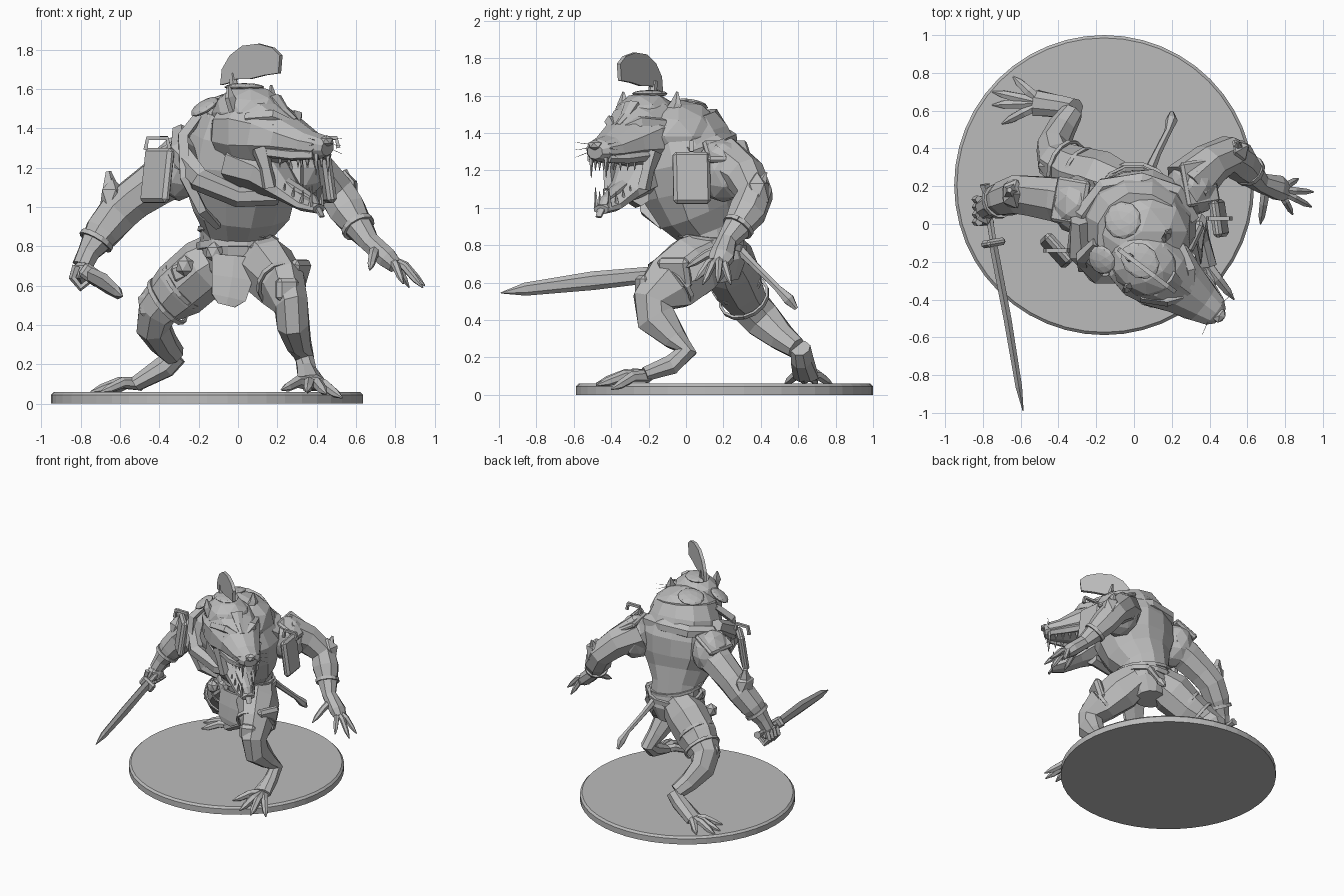
import bpy, bmesh, math, random
from mathutils import Vector, Matrix

random.seed(4)
if "Cube" in bpy.data.objects:
    bpy.data.objects.remove(bpy.data.objects["Cube"], do_unlink=True)

grey = bpy.data.materials.new("plain_grey")
grey.use_nodes = True
grey.diffuse_color = (.5, .5, .5, 1)
grey.node_tree.nodes["Principled BSDF"].inputs["Base Color"].default_value = (.5, .5, .5, 1)

# The head is built facing -y around its own axis and turned to its left
HEAD = Matrix.Translation((.06, -.19, 0)) @ Matrix.Rotation(math.radians(53), 4, "Z")
X, Y, Z = Vector((1, 0, 0)), Vector((0, 1, 0)), Vector((0, 0, 1))
WORLD = Matrix.Identity(4)


def finish(name, bm, place=WORLD):
    bmesh.ops.recalc_face_normals(bm, faces=bm.faces)
    bm.transform(place)
    mesh = bpy.data.meshes.new(name)
    bm.to_mesh(mesh)
    bm.free()
    mesh.materials.append(grey)
    obj = bpy.data.objects.new(name, mesh)
    bpy.context.collection.objects.link(obj)


def limb(name, points, ref=Y, sides=8, place=WORLD, rough=.05):
    """Loft rings along points (x, y, z, radius[, second radius])."""
    bm = bmesh.new()
    centres = [Vector(p[:3]) for p in points]
    rings = []
    for i, p in enumerate(points):
        along = centres[min(i + 1, len(points) - 1)] - centres[max(i - 1, 0)]
        side = along.cross(ref).normalized()
        up = side.cross(along).normalized()
        ring = []
        for k in range(sides):
            angle = math.tau * (k + .5) / sides
            wobble = 1 + random.uniform(-rough, rough)
            offset = side * p[3] * math.cos(angle) + up * p[-1] * math.sin(angle)
            ring.append(bm.verts.new(centres[i] + offset * wobble))
        rings.append(ring)
    for low, high in zip(rings, rings[1:]):
        for k in range(sides):
            n = (k + 1) % sides
            bm.faces.new((low[k], low[n], high[n], high[k]))
    bm.faces.new(rings[0])
    bm.faces.new(rings[-1])
    finish(name, bm, place)


def ball(name, at, size, turn=0, tilt=0, place=WORLD, detail=2):
    bm = bmesh.new()
    bmesh.ops.create_icosphere(bm, subdivisions=detail, radius=1)
    spin = Matrix.Rotation(math.radians(turn), 4, "Z") @ Matrix.Rotation(math.radians(tilt), 4, "Y")
    bm.transform(Matrix.Translation(at) @ spin @ Matrix.Diagonal((*size, 1)))
    finish(name, bm, place)


def plate(name, at, size, turn=0, tilt=0):
    bm = bmesh.new()
    bmesh.ops.create_cube(bm, size=1)
    spin = Matrix.Rotation(math.radians(turn), 4, "Z") @ Matrix.Rotation(math.radians(tilt), 4, "Y")
    bm.transform(Matrix.Translation(at) @ spin @ Matrix.Diagonal((*size, 1)))
    bmesh.ops.bevel(bm, geom=bm.edges[:], offset=min(size) * .35, segments=1, affect="EDGES")
    finish(name, bm)


def band(name, at, axis, wide, deep, thick=.011):
    """Ring of leather around a limb or the waist."""
    axis = Vector(axis).normalized()
    side = axis.cross(Y).normalized()
    front = side.cross(axis)
    points = []
    for k in range(15):
        a = math.tau * k / 14
        points.append((*(Vector(at) + side * wide * math.cos(a) + front * deep * math.sin(a)), thick, thick * 1.6))
    limb(name, points, axis, 4, rough=0)


def digits(name, base, tips, thick, rise):
    """Bent toes or fingers, each ending in a claw."""
    for i, tip in enumerate(tips):
        a, b = Vector(base), Vector(tip)
        knuckle = a.lerp(b, .45) + Z * rise
        claw = a.lerp(b, .78) + Z * rise * .3
        limb(f"{name}_{i + 1}", [(*a, thick * 1.2), (*knuckle, thick), (*claw, thick * .8), (*b, .004)], Z, 6)


# Round base
bm = bmesh.new()
bmesh.ops.create_cone(bm, cap_ends=True, segments=48, radius1=.794, radius2=.794, depth=.06)
rim = [e for e in bm.edges if all(v.co.z > 0 for v in e.verts)]
bmesh.ops.bevel(bm, geom=rim, offset=.015, segments=1, affect="EDGES")
finish("base", bm, Matrix.Translation((-.158, .206, .03)))

# Body
limb("torso", [(0, .19, .6, .11, .1), (0, .17, .7, .17, .16), (0, .14, .8, .19, .17), (0, .12, .88, .19, .18),
               (.01, .07, .98, .25, .23), (.02, .03, 1.1, .3, .27), (.02, .01, 1.24, .31, .29),
               (.02, -.03, 1.38, .28, .26), (.03, -.05, 1.48, .24, .22)], Y, 12)
ball("hood", (.04, -.04, 1.38), (.27, .25, .2))
limb("mantle", [(-.28, -.12, 1.22, .05), (-.27, .06, 1.33, .05), (-.16, .2, 1.36, .05), (.04, .23, 1.37, .05),
                (.22, .17, 1.34, .05), (.3, .02, 1.28, .05)], Z, 6)
for side, x, y, turn, lean in (("left", .31, .2, 10, 30), ("right", -.3, .1, -10, -30)):
    ball(f"{side}_shoulder", (x, y, 1.2), (.14, .16, .17))
    plate(f"{side}_pauldron", (x * 1.12, y + .02, 1.3), (.2, .24, .04), turn, lean)
limb("collar", [(-.29, .02, 1.38, .05), (-.29, -.14, 1.28, .07), (-.2, -.26, 1.14, .06), (0, -.27, 1.05, .05),
                (.2, -.24, 1.06, .05)], Z, 6)
limb("chest_strap", [(-.2, -.1, 1.46, .03), (-.28, -.18, 1.36, .035), (-.27, -.23, 1.15, .035),
                     (-.18, -.22, .98, .03), (-.1, -.13, .9, .02)], X, 4)

# Waist gear
band("belt", (0, .14, .8), (0, .1, 1), .2, .18, .016)
band("rope_belt", (0, .12, .86), (.15, .1, 1), .2, .19, .01)
limb("front_cloth", [(-.02, -.03, .75, .13, .02), (-.03, -.05, .64, .12, .018), (-.05, -.06, .54, .1, .015),
                     (-.06, -.06, .5, .05, .012)], Y, 6)
for i, (x, y, z) in enumerate([(-.27, .06, .7), (.19, -.03, .72), (-.12, -.01, .77), (.1, -.02, .78)]):
    ball(f"pouch_{i + 1}", (x, y, z), (.05, .04, .055), detail=1)
limb("tail", [(.08, .28, .78, .03), (.12, .37, .69, .022), (.18, .49, .57, .02), (.2, .55, .51, .033),
              (.2, .59, .46, .012)], X, 6)

# Front leg on the left
limb("left_leg", [(.08, .16, .77, .13, .12), (.15, .04, .69, .18, .15), (.23, -.09, .59, .165, .12),
                  (.27, -.18, .5, .11, .09), (.28, -.16, .41, .11, .085), (.31, -.06, .3, .07, .065),
                  (.34, 0, .23, .06, .05), (.35, -.08, .16, .055, .05), (.37, -.22, .11, .04, .075)], X)
digits("left_toe", (.37, -.2, .1), [(.22, -.38, .07), (.35, -.48, .06), (.45, -.48, .05), (.53, -.4, .03)], .03, .025)
plate("left_thigh_plate", (.3, -.06, .65), (.06, .18, .17), -25, 18)
plate("left_knee_guard", (.25, -.23, .58), (.12, .06, .12), 20)
band("left_thigh_band", (.22, -.08, .6), (.1, -.16, -.13), .12, .155)

# Rear leg on the right
limb("right_leg", [(-.06, .2, .76, .13, .13), (-.17, .23, .69, .16, .16), (-.3, .28, .58, .135, .15),
                   (-.41, .34, .48, .11, .11), (-.43, .41, .4, .105, .09), (-.38, .51, .31, .08, .075),
                   (-.33, .59, .25, .06, .06)], X)
limb("right_foot", [(-.31, .61, .25, .055), (-.37, .62, .19, .06), (-.52, .64, .1, .075, .04)], Z)
digits("right_toe", (-.49, .64, .1), [(-.7, .53, .06), (-.75, .63, .06), (-.75, .7, .06), (-.64, .78, .06)], .028, .025)
plate("right_thigh_plate", (-.28, .15, .67), (.12, .06, .1), -25, -20)
ball("right_knee_guard", (-.45, .3, .5), (.07, .06, .09), -40, detail=1)
for i, drop in enumerate((0, .08)):
    band(f"right_thigh_band_{i + 1}", (-.28 - drop, .27 + drop / 2, .6 - drop), (-.25, .11, -.2), .135, .135, .01)

# Open left arm
limb("left_arm", [(.28, .2, 1.24, .14), (.4, .32, 1.17, .115), (.5, .37, 1.07, .1), (.56, .33, .98, .1),
                  (.62, .27, .89, .075), (.67, .22, .82, .055), (.76, .19, .74, .055, .07), (.8, .17, .7, .04, .055)])
digits("left_finger", (.77, .18, .73), [(.94, .09, .59), (.95, .17, .6), (.87, .24, .59), (.84, .05, .61)], .022, .03)
digits("left_thumb", (.7, .2, .79), [(.67, 0, .68)], .024, .01)
ball("left_elbow_guard", (.54, .38, 1.08), (.085, .07, .11), 30, detail=1)
limb("left_elbow_spike", [(.55, .4, 1.12, .04), (.55, .43, 1.19, .006)], X, 5)
band("left_bracer", (.61, .28, .9), (.06, -.07, -.1), .08, .08)

# Right arm with the blade
limb("right_arm", [(-.27, .1, 1.2, .14), (-.4, .13, 1.13, .125), (-.53, .15, 1.04, .11), (-.61, .16, .97, .11),
                   (-.69, .13, .87, .095), (-.76, .1, .77, .06), (-.79, .08, .7, .055)])
ball("right_fist", (-.79, .07, .67), (.06, .085, .07), detail=1)
for i in range(4):
    y = .13 - .04 * i
    limb(f"right_finger_{i + 1}", [(-.82, y, .7, .022), (-.84, y, .64, .02), (-.8, y, .59, .02), (-.75, y, .63, .015)], Y, 5)
ball("right_elbow_guard", (-.64, .16, 1.04), (.07, .09, .11), detail=1)
limb("right_elbow_spike", [(-.65, .17, 1.1, .045), (-.66, .18, 1.18, .015)], Y, 5)
band("right_bracer", (-.72, .12, .83), (-.06, -.03, -.1), .085, .085)
limb("sword_grip", [(-.79, .21, .69, .03), (-.785, .17, .685, .02), (-.745, -.1, .655, .02)], Z, 6)
plate("sword_guard", (-.745, -.1, .655), (.12, .04, .08), 10, 35)
limb("sword_blade", [(-.745, -.11, .65, .025, .042), (-.67, -.5, .61, .024, .05), (-.61, -.86, .565, .02, .035),
                     (-.587, -.99, .545, .003)], Z, 6, rough=0)

# Shoulder shields with buckles
for side, x, y, turn, lean in (("left", .45, .03, 8, -8), ("right", -.41, -.14, 42, 8)):
    plate(f"{side}_shoulder_shield", (x, y, 1.16), (.05, .2, .28), turn, lean)
    limb(f"{side}_buckle", [(x - .06, y, 1.29, .015), (x - .05, y, 1.35, .015), (x + .05, y, 1.35, .015),
                            (x + .06, y, 1.3, .015)], Y, 4)

# Head and open jaws
limb("skull", [(0, .18, 1.4, .1, .1), (0, .1, 1.39, .19, .18), (0, -.02, 1.38, .22, .22), (0, -.14, 1.37, .2, .18),
               (0, -.25, 1.345, .15, .115), (0, -.38, 1.315, .11, .075), (0, -.46, 1.305, .085, .06),
               (0, -.495, 1.3, .05, .04)], Z, 10, HEAD)
ball("nose", (0, -.49, 1.335), (.045, .035, .03), place=HEAD, detail=1)
limb("lower_jaw", [(0, .04, 1.22, .18, .13), (0, -.12, 1.17, .16, .11), (0, -.24, 1.08, .11, .055),
                   (0, -.36, 1.01, .08, .035), (0, -.44, .99, .05, .025)], Z, 8, HEAD)
limb("tongue", [(0, -.2, 1.15, .05, .02), (0, -.3, 1.1, .045, .02), (0, -.4, 1.05, .035, .012),
                (0, -.46, .95, .02, .01)], Z, 6, HEAD)
for side, s in (("left", 1), ("right", -1)):
    limb(f"{side}_cheek", [(s * .14, -.17, 1.3, .05), (s * .13, -.2, 1.2, .035), (s * .11, -.21, 1.1, .04)], Y, 5, HEAD)
    limb(f"{side}_lip", [(s * .13, -.2, 1.28, .03), (s * .1, -.34, 1.265, .03), (s * .06, -.45, 1.265, .025)], Z, 5, HEAD)
    limb(f"{side}_brow", [(s * .04, -.27, 1.43, .025), (s * .1, -.22, 1.46, .035), (s * .17, -.1, 1.45, .03)], Z, 5, HEAD)
    ball(f"{side}_eye", (s * .11, -.235, 1.41), (.025, .02, .018), place=HEAD, detail=1)
    limb(f"{side}_ear", [(s * .15, -.02, 1.5, .05, .025), (s * .18, -.01, 1.56, .035, .02), (s * .18, 0, 1.62, .006)], Y, 5, HEAD)
    for i in range(5):
        y, size = -.46 + .05 * i, .08 if i == 0 else .04
        limb(f"{side}_upper_tooth_{i}", [(s * (.05 + .01 * i), y, 1.27, .014), (s * (.05 + .01 * i), y, 1.24 - size, .002)], Y, 5, HEAD)
        limb(f"{side}_lower_tooth_{i}", [(s * (.045 + .01 * i), y + .04, 1 + .016 * i, .013),
                                         (s * (.045 + .01 * i), y + .03, 1.03 + size + .016 * i, .002)], Y, 5, HEAD)
    for i in range(3):
        limb(f"{side}_whisker_{i}", [(s * .06, -.46, 1.3 + .02 * i, .002), (s * .14, -.48, 1.27 + .04 * i, .001)], Z, 3, HEAD)

# Helmet with its discs and crest
ball("helmet", (-.02, -.01, 1.48), (.17, .2, .14), place=HEAD)
limb("helmet_nose_guard", [(0, -.16, 1.56, .05, .02), (0, -.22, 1.49, .035, .02), (0, -.29, 1.44, .02, .015)], Z, 6, HEAD)
ball("helmet_top_disc", (-.02, .02, 1.61), (.09, .11, .02), place=HEAD)
ball("helmet_side_disc", (-.17, -.19, 1.51), (.08, .08, .025), 30, -35)
ball("helmet_back_disc", (-.06, .02, 1.55), (.1, .1, .025), -30, -15)
limb("crest_stem", [(-.04, .07, 1.6, .025), (-.04, .08, 1.68, .02)], Y, 6, HEAD)
bm = bmesh.new()
outline = [(.15, 1.62), (.14, 1.7), (.09, 1.77), (.01, 1.82), (-.09, 1.83), (-.18, 1.81), (-.23, 1.77),
           (-.22, 1.68), (-.13, 1.67), (-.03, 1.65), (.05, 1.65), (.1, 1.63)]
face = bm.faces.new([bm.verts.new((-.052, y, z)) for y, z in outline])
sweep = bmesh.ops.extrude_face_region(bm, geom=[face])
bmesh.ops.translate(bm, verts=[v for v in sweep["geom"] if isinstance(v, bmesh.types.BMVert)], vec=(.024, 0, 0))
finish("helmet_crest", bm, HEAD)
